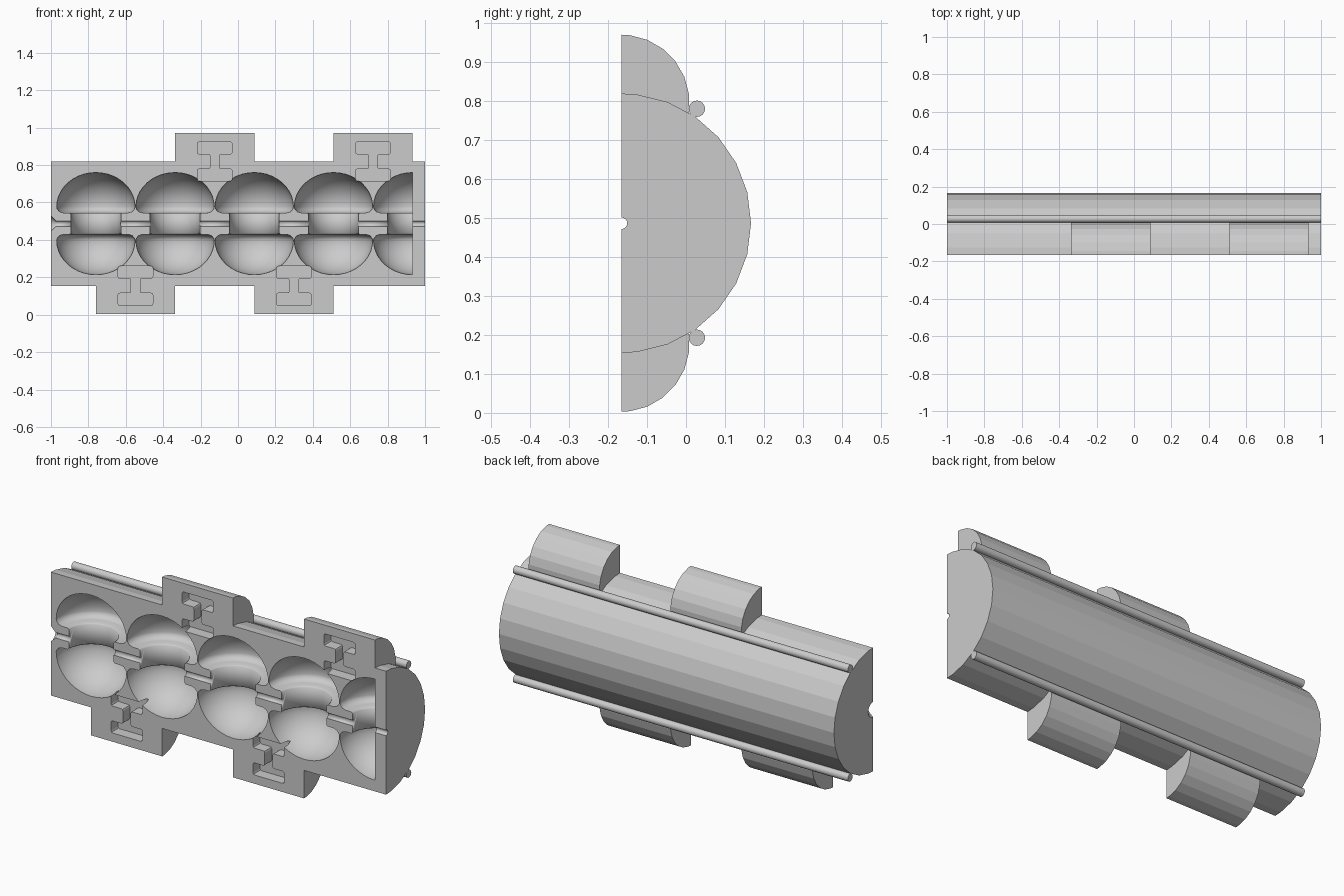
import bpy, bmesh
from math import sin, cos, pi
from mathutils import Vector, Matrix

if "Cube" in bpy.data.objects:
    bpy.data.objects.remove(bpy.data.objects["Cube"])

FRONT, MID, PITCH, X0 = -0.166, 0.487, 0.4235, -0.76


def make(name, bm, smooth=False):
    bmesh.ops.recalc_face_normals(bm, faces=bm.faces)
    for f in bm.faces:
        f.smooth = smooth
    me = bpy.data.meshes.new(name)
    bm.to_mesh(me)
    bm.free()
    ob = bpy.data.objects.new(name, me)
    bpy.context.collection.objects.link(ob)
    return ob


def extrude(name, pts, vec, bevel=0):
    bm = bmesh.new()
    f = bm.faces.new([bm.verts.new(p) for p in pts])
    r = bmesh.ops.extrude_face_region(bm, geom=[f], use_keep_orig=True)
    bmesh.ops.translate(bm, vec=vec, verts=[v for v in r['geom'] if isinstance(v, bmesh.types.BMVert)])
    if bevel:
        d = Vector(vec).normalized()
        edges = [e for e in bm.edges
                 if abs((e.verts[0].co - e.verts[1].co).normalized().dot(d)) > 0.9]
        bmesh.ops.bevel(bm, geom=edges, offset=bevel, segments=2, profile=0.5, affect='EDGES')
    return make(name, bm)


def half_round(name, x1, x2, zc, r, n):
    # half cylinder lying along x with its flat side on the front plane
    ang = [pi / 2] + [pi / 2 - (i + 0.5) * pi / n for i in range(n)] + [-pi / 2]
    pts = [(x1, FRONT + r * cos(a), zc + r * sin(a)) for a in ang]
    return extrude(name, pts, (x2 - x1, 0, 0))


def rod(name, x1, x2, y, z, r1, r2, n=16, smooth=True):
    bm = bmesh.new()
    m = Matrix.Translation(((x1 + x2) / 2, y, z)) @ Matrix.Rotation(pi / 2, 4, 'Y')
    bmesh.ops.create_cone(bm, cap_ends=True, segments=n, radius1=r1, radius2=r2,
                          depth=x2 - x1, matrix=m)
    ob = make(name, bm)
    if smooth:
        for f in ob.data.polygons:
            f.use_smooth = len(f.vertices) == 4
    return ob


def spool(x, clip=None):
    # lathed cavity: two domes joined by a neck
    half = [(0.134, 0.052), (0.142, 0.058), (0.175, 0.058), (0.195, 0.064), (0.207, 0.078)]
    half += [(0.21 * cos(a), 0.09 + 0.183 * sin(a)) for a in [i * pi / 20 for i in range(10)]]
    half.append((0, 0.273))
    prof = [(r, -z) for r, z in reversed(half)] + half
    bm = bmesh.new()
    vs = [bm.verts.new((x + r, FRONT, MID + z)) for r, z in prof]
    es = [bm.edges.new(p) for p in zip(vs, vs[1:])]
    bmesh.ops.spin(bm, geom=vs + es, cent=(x, FRONT, MID), axis=(0, 0, 1),
                   angle=2 * pi, steps=36, use_duplicate=False)
    bmesh.ops.remove_doubles(bm, verts=bm.verts, dist=1e-4)
    bmesh.ops.rotate(bm, verts=bm.verts, cent=(x, FRONT, MID),
                     matrix=Matrix.Rotation(pi / 36, 3, 'Z'))
    flat = []
    for f in bm.faces:
        f.smooth = True
    if clip is not None:
        r = bmesh.ops.bisect_plane(bm, geom=bm.verts[:] + bm.edges[:] + bm.faces[:],
                                   plane_co=(clip, 0, 0), plane_no=(1, 0, 0), clear_outer=True)
        cut = [e for e in r['geom_cut'] if isinstance(e, bmesh.types.BMEdge)]
        bmesh.ops.holes_fill(bm, edges=cut, sides=0)
    ob = make("spool_cutter", bm)
    for f in ob.data.polygons:
        f.use_smooth = len(f.vertices) <= 4
    return ob


def boolean(ob, other, op):
    m = ob.modifiers.new("b", 'BOOLEAN')
    m.object, m.operation, m.solver = other, op, 'EXACT'
    bpy.context.view_layer.objects.active = ob
    bpy.ops.object.modifier_apply(modifier=m.name)
    bpy.data.objects.remove(other)


# main half-round block
body = half_round("mould_half", -1, 1, MID, 0.333, 13)

# alternating side tabs, mirrored above and below the centre line
tabs = [(X0 + PITCH * i, 1 if i % 2 else -1) for i in range(4)]
for x, s in tabs:
    boolean(body, half_round("tab", x, x + PITCH, MID + s * 0.309, 0.175, 12), 'UNION')

# spool cavities, the last one cut in half by the end wall
for i in range(5):
    boolean(body, spool(X0 + PITCH * i, 0.9335 if i == 4 else None), 'DIFFERENCE')

# thread channel and its flared mouth
boolean(body, rod("channel", -1.1, 1.1, FRONT, MID, 0.015, 0.015), 'DIFFERENCE')
boolean(body, rod("mouth", -1.04, -0.96, FRONT, MID, 0.08, 0.002), 'DIFFERENCE')

# I-shaped key slots
right = [(0.093, 0.105), (0.093, 0.04), (0.023, 0.04), (0.023, -0.04), (0.093, -0.04), (0.093, -0.105)]
shape = right + [(-x, z) for x, z in reversed(right)]
for x, s in tabs:
    cx, cz = x + PITCH / 2, MID + s * 0.332
    pts = [(cx + a, FRONT - 0.05, cz + b) for a, b in shape]
    boolean(body, extrude("slot", pts, (0, 0.11, 0), 0.01), 'DIFFERENCE')

# long rods on the back
for name, s in (("upper_rod", 1), ("lower_rod", -1)):
    rod(name, -1, 1, 0.028, MID + s * 0.294, 0.021, 0.021)
